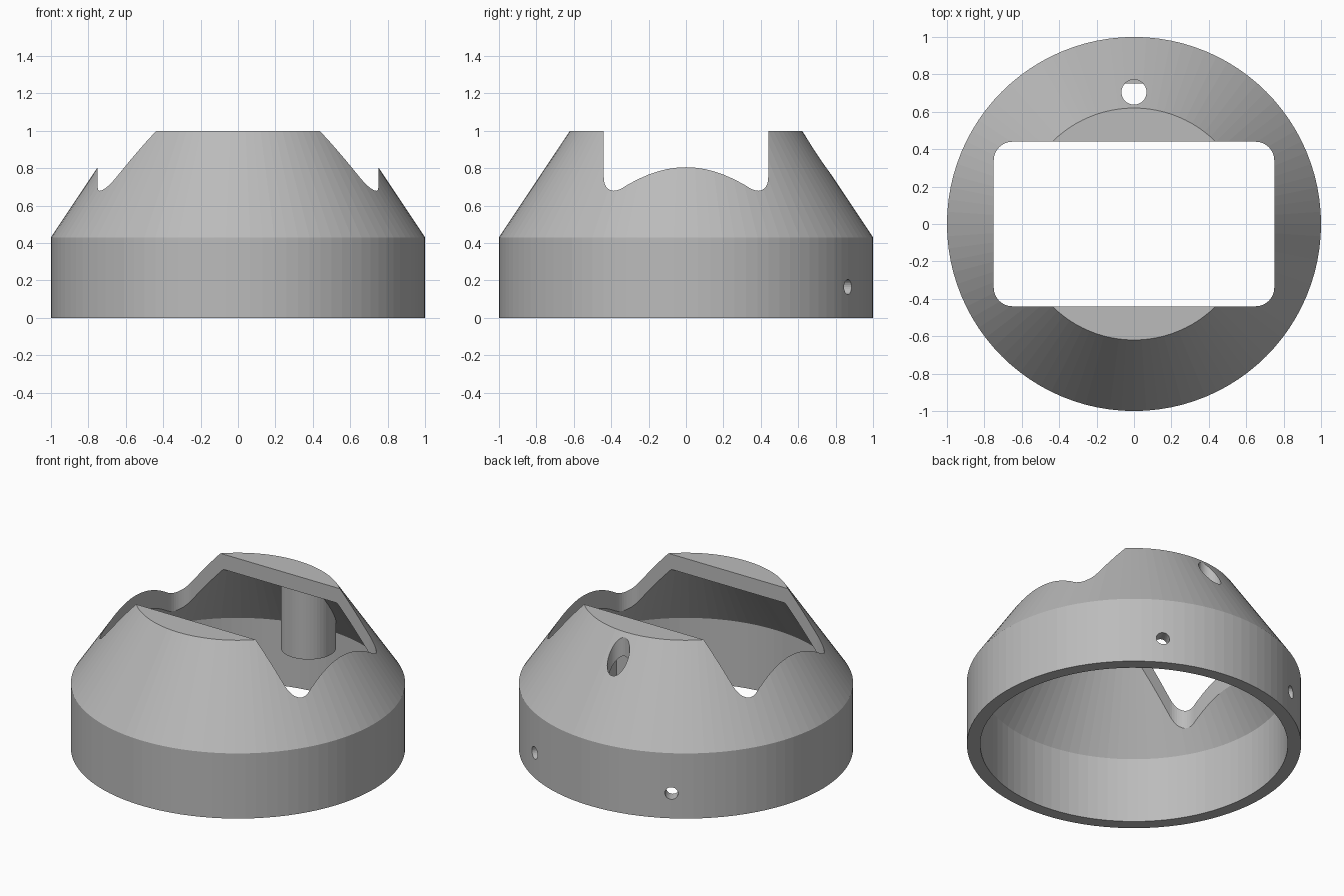
import bpy, bmesh, math
from mathutils import Matrix, Vector

if "Cube" in bpy.data.objects:
    bpy.data.objects.remove(bpy.data.objects["Cube"])

SEG = 96
grey = bpy.data.materials.new("mid grey")
grey.diffuse_color = (0.5, 0.5, 0.5, 1)
grey.use_nodes = True
grey.node_tree.nodes["Principled BSDF"].inputs["Base Color"].default_value = grey.diffuse_color


def make_object(name, bm):
    bmesh.ops.recalc_face_normals(bm, faces=bm.faces)
    mesh = bpy.data.meshes.new(name)
    bm.to_mesh(mesh)
    bm.free()
    mesh.materials.append(grey)
    obj = bpy.data.objects.new(name, mesh)
    bpy.context.collection.objects.link(obj)
    return obj


def lathe(name, profile):
    """Solid of revolution; the profile starts and ends away from the axis."""
    bm = bmesh.new()
    rings = []
    for r, z in profile:
        rings.append([bm.verts.new((r * math.cos(2 * math.pi * i / SEG),
                                    r * math.sin(2 * math.pi * i / SEG), z))
                      for i in range(SEG)])
    for a, b in zip(rings, rings[1:]):
        for i in range(SEG):
            j = (i + 1) % SEG
            bm.faces.new((a[i], a[j], b[j], b[i]))
    bm.faces.new(rings[0])
    bm.faces.new(rings[-1])
    return make_object(name, bm)


def prism(name, outline, z0, z1):
    bm = bmesh.new()
    face = bm.faces.new([bm.verts.new((x, y, z0)) for x, y in outline])
    top = bmesh.ops.extrude_face_region(bm, geom=[face])["geom"]
    bmesh.ops.translate(bm, vec=(0, 0, z1 - z0),
                        verts=[v for v in top if isinstance(v, bmesh.types.BMVert)])
    return make_object(name, bm)


def circle(r, y=0, n=48):
    return [(r * math.cos(2 * math.pi * i / n), y + r * math.sin(2 * math.pi * i / n))
            for i in range(n)]


def rounded_rect(hx, hy, r, n=10):
    pts = []
    for k, (sx, sy) in enumerate([(1, 1), (-1, 1), (-1, -1), (1, -1)]):
        for i in range(n + 1):
            a = math.pi / 2 * (k + i / n)
            pts.append((sx * (hx - r) + r * math.cos(a), sy * (hy - r) + r * math.sin(a)))
    return pts


def combine(target, tool, operation):
    mod = target.modifiers.new(operation.lower(), 'BOOLEAN')
    mod.operation, mod.solver, mod.object = operation, 'EXACT', tool
    bpy.context.view_layer.objects.active = target
    bpy.ops.object.modifier_apply(modifier=mod.name)
    bpy.data.objects.remove(tool)


# Domed housing: straight skirt, sloped shoulder, flat top
housing = lathe("housing", [(1, 0), (1, 0.43), (0.62, 1)])
cavity = [(0.92, -0.1), (0.92, 0.43), (0.605, 0.9)]
combine(housing, lathe("cavity", cavity), 'DIFFERENCE')

# Screw post hanging from the rear shoulder, with a pocket inside
post = prism("post", circle(0.165, 0.735), 0.38, 0.95)
combine(post, prism("pocket", [(-0.08, 0.61), (0.08, 0.61), (0.08, 0.75), (-0.08, 0.75)],
                    0.3, 1.1), 'DIFFERENCE')
inner = lathe("inner_limit", [(0.935, 0), (0.935, 0.43), (0.62, 0.9)])
combine(post, inner, 'INTERSECT')
combine(housing, post, 'UNION')

# Vertical screw hole through the shoulder
combine(housing, prism("screw_hole", circle(0.067, 0.705, 32), 0.6, 1.2), 'DIFFERENCE')

# Rounded rectangular window through the top
combine(housing, prism("window", rounded_rect(0.75, 0.44, 0.1), 0.5, 1.3), 'DIFFERENCE')

# Four radial fixing holes in the skirt
for angle in (60, 120, 240, 300):
    a = math.radians(angle)
    direction = Vector((math.cos(a), math.sin(a), 0))
    bm = bmesh.new()
    bmesh.ops.create_cone(bm, cap_ends=True, segments=24, radius1=0.04, radius2=0.04,
                          depth=0.4)
    bm.transform(Matrix.Translation(direction * 0.96 + Vector((0, 0, 0.165)))
                 @ direction.to_track_quat('Z', 'Y').to_matrix().to_4x4())
    combine(housing, make_object("fixing_hole", bm), 'DIFFERENCE')
